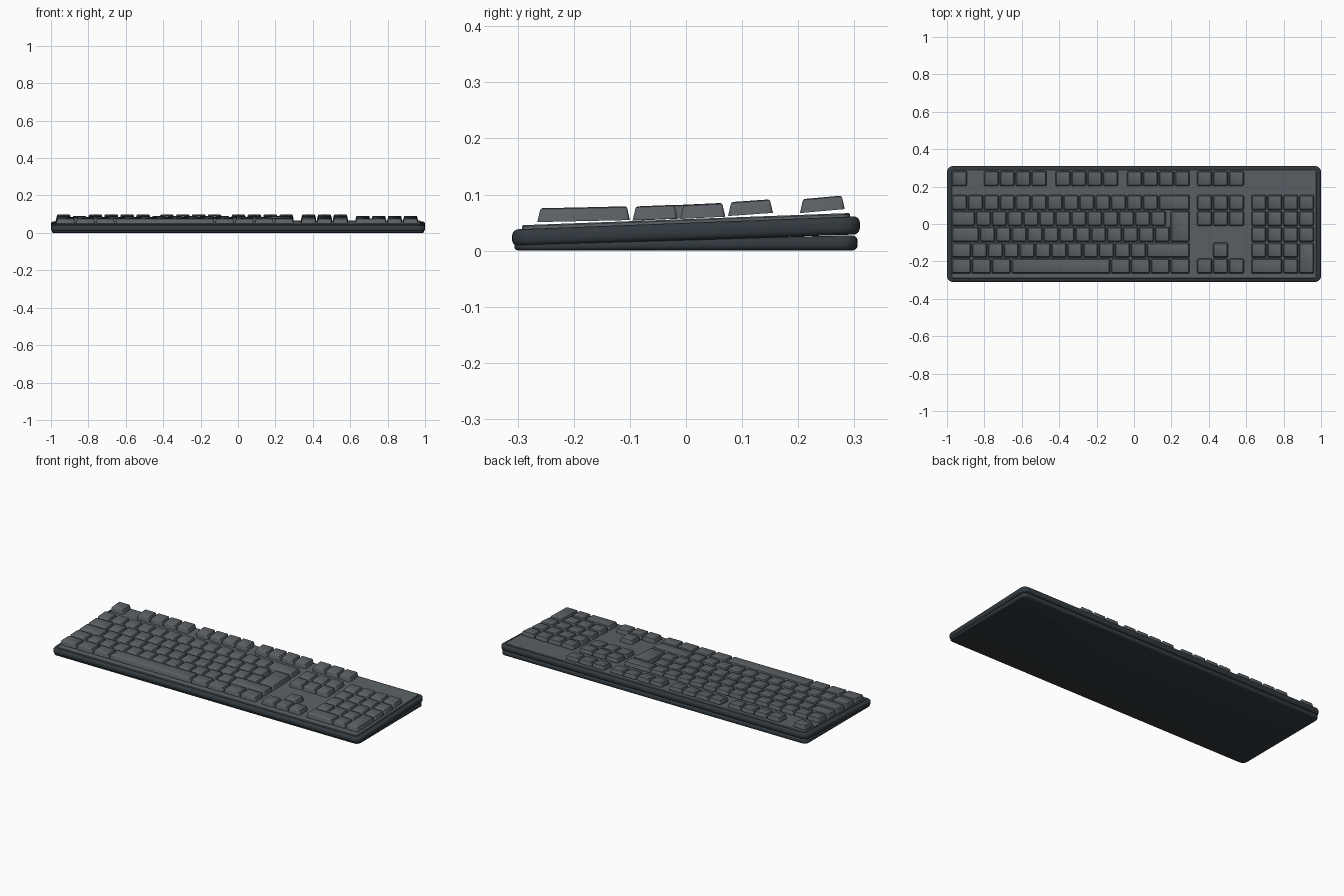
import bpy, bmesh, math

cube = bpy.data.objects.get("Cube")
if cube:
    bpy.data.objects.remove(cube, do_unlink=True)


def material(name, rgb):
    m = bpy.data.materials.new(name)
    m.use_nodes = True
    m.diffuse_color = (*rgb, 1)
    m.node_tree.nodes["Principled BSDF"].inputs["Base Color"].default_value = (*rgb, 1)
    return m


KEY_GREY = material("key grey", (0.105, 0.118, 0.13))
CASE_GREY = material("dark case grey", (0.032, 0.042, 0.05))


def outline(cx, cy, w, d, r, steps):
    """Rounded rectangle, counter-clockwise."""
    pts = []
    for i, (sx, sy) in enumerate(((1, 1), (-1, 1), (-1, -1), (1, -1))):
        for s in range(steps + 1):
            a = math.pi / 2 * (i + s / steps)
            pts.append((cx + sx * (w / 2 - r) + r * math.cos(a),
                        cy + sy * (d / 2 - r) + r * math.sin(a)))
    return pts


def add_slab(bm, cx, cy, w, d, r, steps, rings, low, high):
    """Stack rings of (inset, height fraction) between two sloping planes."""
    loops = []
    for inset, t in rings:
        pts = outline(cx, cy, w - 2 * inset, d - 2 * inset, max(r - inset, r * 0.4), steps)
        loops.append([bm.verts.new((x, y, low(y) * (1 - t) + high(y) * t)) for x, y in pts])
    n = len(loops[0])
    for a, b in zip(loops, loops[1:]):
        for i in range(n):
            j = (i + 1) % n
            bm.faces.new((a[i], a[j], b[j], b[i]))
    bm.faces.new(loops[0][::-1])
    bm.faces.new(loops[-1])


def finish(bm, name, mat):
    mesh = bpy.data.meshes.new(name)
    bm.to_mesh(mesh)
    bm.free()
    mesh.materials.append(mat)
    ob = bpy.data.objects.new(name, mesh)
    bpy.context.collection.objects.link(ob)
    bpy.ops.object.select_all(action="DESELECT")
    ob.select_set(True)
    bpy.context.view_layer.objects.active = ob
    bpy.ops.object.shade_smooth_by_angle(angle=math.radians(35))


def plane(mid, slope):
    return lambda y: mid + slope * y


# Case: flat-bottomed wedge, tilted upper shell and raised deck
ROUND = [(0.009, 0), (0.004, 0.08), (0.001, 0.22), (0, 0.38),
         (0, 0.62), (0.001, 0.78), (0.004, 0.92), (0.009, 1)]
parts = (
    ("lower_case", 1.99, 0.612, 0.03, ROUND, plane(0, 0), plane(0.0205, 0.023), CASE_GREY),
    ("upper_case", 2.0, 0.62, 0.033, ROUND, plane(0.0185, 0.034), plane(0.0495, 0.038), CASE_GREY),
    ("key_deck", 1.952, 0.584, 0.018, [(0, 0), (0, 0.8), (0.002, 1)],
     plane(0.045, 0.037), plane(0.0562, 0.037), KEY_GREY),
)
for name, w, d, r, rings, low, high, mat in parts:
    bm = bmesh.new()
    add_slab(bm, 0, 0, w, d, r, 6, rings, low, high)
    finish(bm, name, mat)

# Keys: one tapered cap, repeated by row
U = 0.085
GAP = 0.005
CAP = [(0, 0), (0.0045, 0.8), (0.0058, 0.93), (0.0085, 1)]
MAIN, NAV, PAD = -0.975, 0.335, 0.625


def add_key(bm, x, y, w, d, z, slope):
    low = lambda v: z + slope * (v - y)
    high = lambda v: low(v) + 0.0245
    add_slab(bm, x, y, w * U - GAP, d * U - GAP, 0.008, 3, CAP, low, high)


# Row name: centre y, base height, tilt, then runs of (left edge, key widths)
ONE = [1]
rows = {
    "function_keys": (0.243, 0.0705, 0.09, [
        (MAIN, ONE), (MAIN + 2 * U, ONE * 4), (MAIN + 6.5 * U, ONE * 4),
        (MAIN + 11 * U, ONE * 4), (NAV, ONE * 3)]),
    "number_keys": (0.115, 0.0645, 0.07, [(MAIN, ONE * 13 + [2]), (NAV, ONE * 3), (PAD, ONE * 4)]),
    "upper_letter_keys": (0.03, 0.0585, 0.05, [(MAIN, [1.5] + ONE * 12), (NAV, ONE * 3), (PAD, ONE * 4)]),
    "home_letter_keys": (-0.055, 0.0557, 0.04, [(MAIN, [1.75] + ONE * 12), (PAD, ONE * 4)]),
    "lower_letter_keys": (-0.14, 0.0537, 0.025, [
        (MAIN, [1.25] + ONE * 11 + [2.75]), (NAV + U, ONE), (PAD, ONE * 3)]),
    "space_row_keys": (-0.225, 0.0518, 0.022, [
        (MAIN, [1.25] * 3 + [6.25] + [1.25] * 4), (NAV, ONE * 3), (PAD, [2, 1])]),
}
for name, (y, z, slope, runs) in rows.items():
    bm = bmesh.new()
    for x, widths in runs:
        for w in widths:
            add_key(bm, x + w * U / 2, y, w, 1, z, slope)
            x += w * U
    finish(bm, name, KEY_GREY)

# Two-row enter keys
for name, x, y, w, z, slope in (
        ("main_enter_key", MAIN + 14.375 * U, -0.0125, 1.25, 0.057, 0.045),
        ("keypad_enter_key", PAD + 3.5 * U, -0.1825, 1, 0.0527, 0.022)):
    bm = bmesh.new()
    add_key(bm, x, y, w, 2, z, slope)
    finish(bm, name, KEY_GREY)
